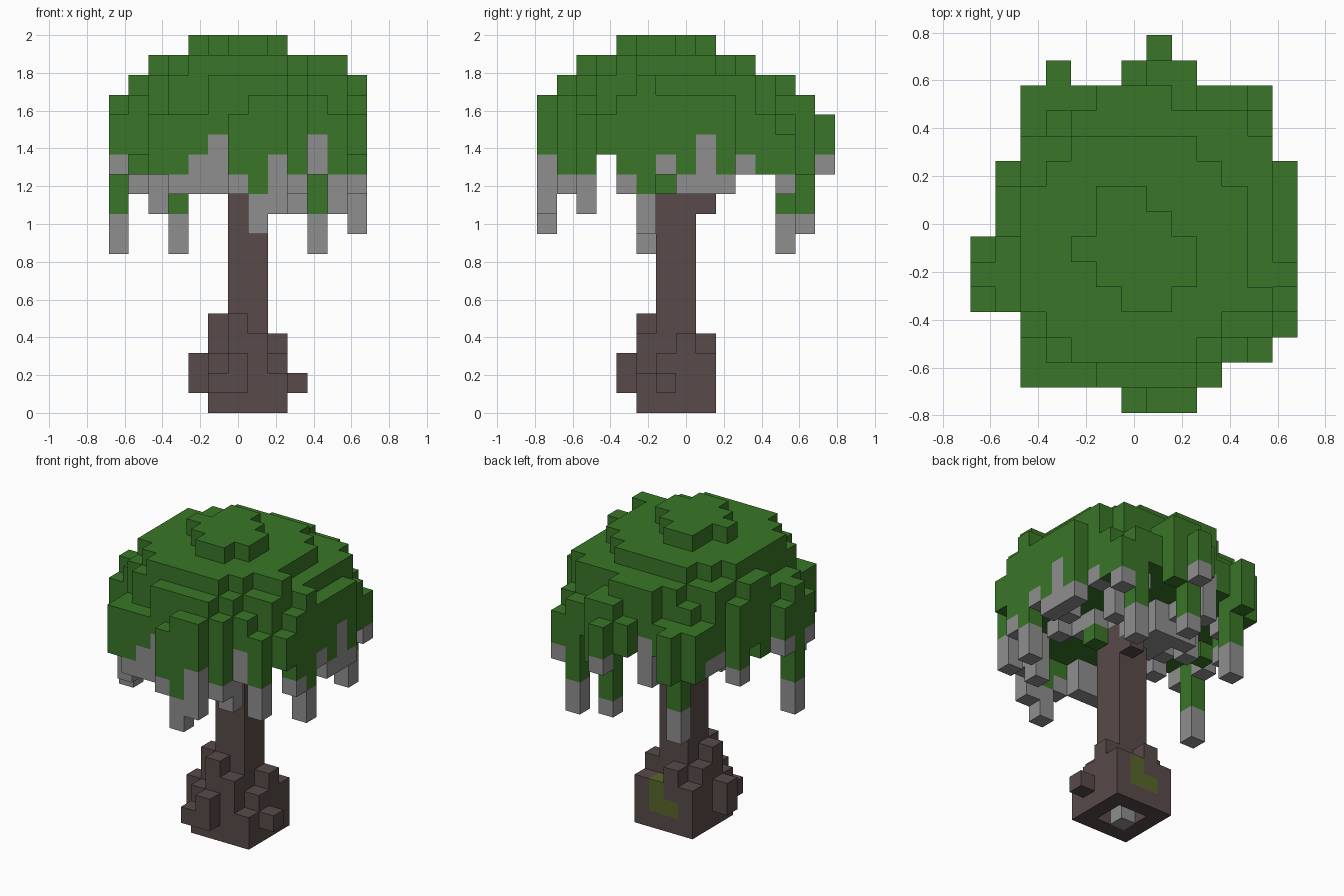
import bpy
import bmesh
from mathutils import Vector

default_cube = bpy.data.objects.get("Cube")
if default_cube:
    bpy.data.objects.remove(default_cube, do_unlink=True)

BLOCK = 2 / 19  # edge of one block; the tree is 19 blocks tall
UNDERSIDE = 13  # lowest full level of the leaf dome
COLOURS = {
    "leaf green": (.041, .182, .021),
    "bark brown": (.098, .07, .068),
    "tip grey": (.275, .275, .275),
    "moss green": (.1, .13, .025),
}


def make_material(name, rgb):
    material = bpy.data.materials.new(name)
    material.use_nodes = True
    material.diffuse_color = (*rgb, 1)
    shader = material.node_tree.nodes["Principled BSDF"]
    shader.inputs["Base Color"].default_value = (*rgb, 1)
    shader.inputs["Roughness"].default_value = .9
    return material


materials = {name: make_material(name, rgb) for name, rgb in COLOURS.items()}
cells = {}  # block position -> (part name, colour name)


def fill(part, colour, xs, ys, zs):
    """Fill a range of blocks, both ends included."""
    for x in range(xs[0], xs[1] + 1):
        for y in range(ys[0], ys[1] + 1):
            for z in range(zs[0], zs[1] + 1):
                cells[x, y, z] = (part, colour)


def column(part, colour, x, y, low, high):
    fill(part, colour, (x, x), (y, y), (low, high))


def leaf_box(xs, ys, top):
    fill("leaf_dome", "leaf green", xs, ys, (UNDERSIDE, top))


def leaf_octagon(cx, cy, half, reach, top):
    """Fill a square whose corners are cut off diagonally."""
    for x in range(cx - half, cx + half + 1):
        for y in range(cy - half, cy + half + 1):
            if abs(x - cx) + abs(y - cy) <= reach:
                leaf_box((x, x), (y, y), top)


# Lowest tier of the leaf dome, with its outlying columns
leaf_box((5, 5), (5, 5), 13)
leaf_box((-4, 4), (5, 5), 14)
leaf_box((-4, 5), (-5, 4), 14)
leaf_box((-4, 3), (-6, -6), 14)
leaf_box((0, 2), (-7, 6), 14)
leaf_box((-6, -6), (-3, -1), 14)
leaf_box((1, 1), (7, 7), 14)
leaf_box((-3, -3), (6, 6), 14)
leaf_box((6, 6), (-4, -4), 14)

# Middle tiers
leaf_box((-5, 6), (-3, 2), 15)
leaf_box((-3, 4), (-5, 4), 15)
leaf_box((-1, 3), (-6, -6), 15)
leaf_box((1, 2), (-7, 6), 15)
leaf_box((-6, -6), (-2, -2), 15)
leaf_box((-4, 5), (-4, 3), 16)
leaf_box((-5, 5), (0, 1), 16)
leaf_box((-2, 4), (4, 4), 16)
leaf_box((-1, 1), (5, 5), 16)
leaf_box((-3, 3), (-5, -5), 16)
leaf_box((-1, 2), (-6, -6), 16)
leaf_box((6, 6), (-2, -2), 16)

# Stepped top
leaf_octagon(0, -1, 4, 6, 17)
leaf_box((5, 5), (-3, -3), 17)
leaf_octagon(0, -1, 2, 2, 18)
leaf_box((0, 1), (-3, -2), 18)
leaf_box((-1, 0), (0, 1), 18)
leaf_box((2, 2), (-2, -1), 18)


def strands(leaf, tip, places):
    """Hang columns: leaves down to one level, grey tip down to another."""
    for x, y in places:
        column("leaf_dome", "leaf green", x, y, leaf, UNDERSIDE)
        column("hanging_tips", "tip grey", x, y, tip, leaf - 1)


# Short tips scattered under the dome by a repeating pattern
strands(UNDERSIDE, UNDERSIDE - 1,
        [(x, y) for x in range(-4, 5) for y in range(-3, 5) if (x + 3 * y) % 7 == 1])

# Hanging strands around the rim, from short to long
strands(13, 12, [(-6, -3), (-6, -1), (6, -1), (5, 3), (1, 7), (-4, 3)])
strands(12, 11, [(-5, 2), (-3, -6), (0, -7), (3, -6), (6, -3),
                 (6, 0), (6, 2), (5, 5)])
strands(12, 12, [(-5, 0), (-4, -6), (5, 4), (2, 6), (-3, 6), (-4, 5)])
strands(13, 11, [(-2, -6), (-3, 1), (3, 2)])
strands(14, 12, [(4, -5)])
strands(14, 11, [(-1, -6), (6, 1), (-1, 5)])
strands(12, 10, [(-4, -5), (5, -5)])
strands(13, 10, [(2, -7), (3, -5)])
strands(11, 9, [(1, -7), (6, -2)])
strands(10, 9, [(1, 6)])
strands(10, 8, [(-6, -2), (-3, 5), (4, 5)])

# Grey crown where the trunk meets the leaves
fill("crown_core", "tip grey", (-1, 1), (0, 1), (11, 12))
fill("crown_core", "tip grey", (-2, 0), (2, 2), (11, 12))
fill("crown_core", "tip grey", (0, 2), (-2, -1), (12, 12))

# Trunk with a small side knot, and a leaf block beside its top
fill("trunk", "bark brown", (0, 1), (-1, 0), (2, 10))
fill("trunk", "bark brown", (1, 1), (-1, 0), (11, 11))
column("trunk", "bark brown", 1, 1, 10, 10)
column("leaf_dome", "leaf green", 2, -1, 11, 11)

# Root block with a notched front corner
fill("roots", "bark brown", (-1, 2), (-2, 1), (0, 2))
del cells[2, -2, 2]

# Stepped root tops and side knobs
for x, y, top in [(0, -2, 4), (-1, -1, 4), (-1, 0, 3), (1, -2, 3), (2, 0, 3), (0, 1, 3)]:
    column("roots", "bark brown", x, y, 2, top)
for x, y, top in [(0, -3, 2), (-1, -3, 1), (-2, -1, 2), (3, -1, 1)]:
    column("roots", "bark brown", x, y, 1, top)

# Hollow underside with one grey block left in its corner
for x in (0, 1):
    for y in (-1, 0):
        del cells[x, y, 0]
        del cells[x, y, 1]
column("root_core", "tip grey", 0, -1, 0, 1)

# Moss patch on the back of the roots
column("roots", "moss green", 1, 1, 1, 2)
column("roots", "moss green", 0, 1, 1, 1)


def build(part):
    """Make one object from the exposed faces of the part's blocks."""
    mesh = bpy.data.meshes.new(part)
    names = sorted({colour for owner, colour in cells.values() if owner == part})
    for name in names:
        mesh.materials.append(materials[name])
    bm = bmesh.new()
    for cell, (owner, colour) in cells.items():
        if owner != part:
            continue
        centre = (Vector(cell) + Vector((0, 0, .5))) * BLOCK
        for axis in range(3):
            for side in (-1, 1):
                normal = Vector((0, 0, 0))
                normal[axis] = side
                if tuple(int(v) for v in Vector(cell) + normal) in cells:
                    continue
                # Two edge directions whose cross product is the normal
                across = normal.yzx
                along = normal.cross(across)
                corners = [centre + (normal + a * across + b * along) * BLOCK / 2
                           for a, b in ((-1, -1), (1, -1), (1, 1), (-1, 1))]
                face = bm.faces.new([bm.verts.new(corner) for corner in corners])
                face.material_index = names.index(colour)
    bmesh.ops.remove_doubles(bm, verts=bm.verts, dist=BLOCK / 100)
    bm.to_mesh(mesh)
    bm.free()
    bpy.context.collection.objects.link(bpy.data.objects.new(part, mesh))


for part in sorted({owner for owner, colour in cells.values()}):
    build(part)
